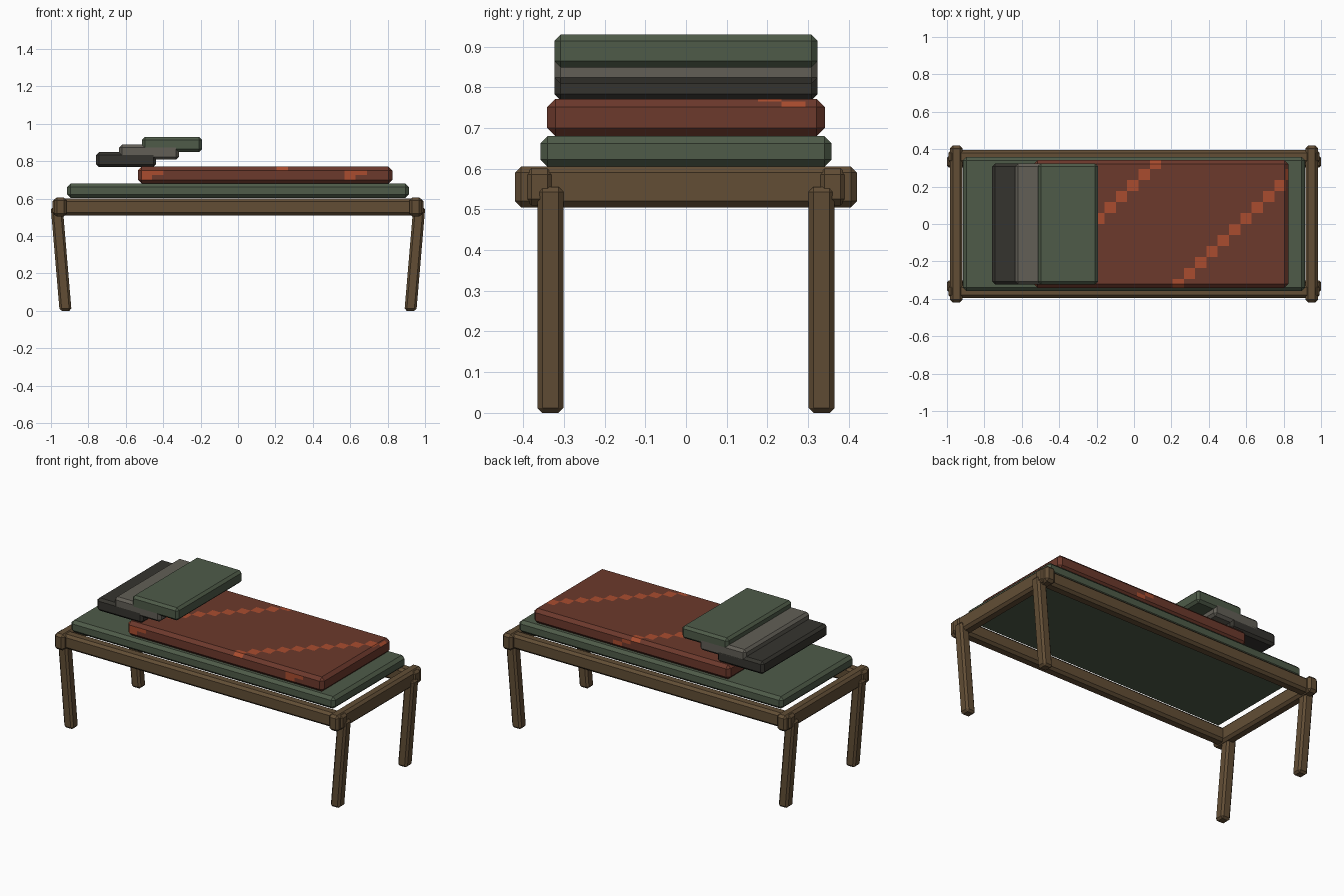
import bpy, bmesh, math
from mathutils import Vector

if "Cube" in bpy.data.objects:
    bpy.data.objects.remove(bpy.data.objects["Cube"])


def material(name, rgb):
    m = bpy.data.materials.new(name)
    m.diffuse_color = (*rgb, 1)
    m.use_nodes = True
    m.node_tree.nodes["Principled BSDF"].inputs["Base Color"].default_value = m.diffuse_color
    return m


wood = material("brown wood", (0.122, 0.076, 0.036))
green = material("dull green", (0.077, 0.105, 0.066))
red = material("rust red", (0.150, 0.041, 0.025))
orange = material("orange", (0.400, 0.073, 0.028))
grey = material("warm grey", (0.122, 0.114, 0.094))
dark = material("dark grey", (0.036, 0.034, 0.028))


def block(name, lo, hi, mats, bevel=0.015, shape=None):
    """Chamfered box between two corners; shape(bm) edits it further."""
    lo, hi = Vector(lo), Vector(hi)
    bm = bmesh.new()
    bmesh.ops.create_cube(bm, size=1)
    for v in bm.verts:
        v.co = (lo + hi) / 2 + v.co * (hi - lo)
    bmesh.ops.bevel(bm, geom=bm.edges[:], offset=bevel, segments=1,
                    profile=0.5, affect='EDGES')
    if shape:
        shape(bm)
    bmesh.ops.recalc_face_normals(bm, faces=bm.faces[:])
    mesh = bpy.data.meshes.new(name)
    bm.to_mesh(mesh)
    bm.free()
    for m in mats:
        mesh.materials.append(m)
    ob = bpy.data.objects.new(name, mesh)
    bpy.context.collection.objects.link(ob)
    return ob


# Frame: crossing rails that poke past each other at the corners
for s, n in ((-1, "front"), (1, "back")):
    y = s * 0.36
    block(n + "_rail", (-0.993, y - 0.035, 0.51), (0.993, y + 0.035, 0.60), [wood])
for s, n in ((-1, "left"), (1, "right")):
    x = s * 0.95
    block(n + "_end_rail", (x - 0.034, -0.42, 0.505), (x + 0.034, 0.42, 0.605), [wood])

# Legs: splayed outwards towards the top
for sx, nx in ((-1, "left"), (1, "right")):
    for sy, ny in ((-1, "front"), (1, "back")):
        def splay(bm):
            for v in bm.verts:
                v.co.x += sx * 0.085 * v.co.z
        x, y = sx * 0.922, sy * 0.333
        block(f"{ny}_{nx}_leg", (x - 0.032, y - 0.032, 0),
              (x + 0.032, y + 0.032, 0.555), [wood], 0.012, splay)

# Mattress
block("mattress", (-0.914, -0.358, 0.604), (0.914, 0.358, 0.68), [green], 0.018)

# Blanket: cut into a grid, with stepped diagonal stripes
CX, DX, DY, ZM = 0.145, 0.0605, 0.0588, 0.727


def stripes(bm):
    def cut(co, no):
        bmesh.ops.bisect_plane(bm, geom=bm.verts[:] + bm.edges[:] + bm.faces[:],
                               dist=1e-5, plane_co=co, plane_no=no)
    for i in range(-11, 12):
        cut((CX + i * DX, 0, 0), (1, 0, 0))
    for j in range(-5, 6):
        cut((0, j * DY, 0), (0, 1, 0))
    cut((0, 0, ZM), (0, 0, 1))
    bm.normal_update()
    for f in bm.faces:
        c = f.calc_center_median()
        i, j = math.floor((c.x - CX) / DX), math.floor(c.y / DY)
        up = c.z > ZM
        if f.normal.z > 0.3:
            on = (i - j) in (-6, 7)
        elif f.normal.y < -0.9:
            on = i in ((-11, -10, 7, 8) if up else (-11, 7))
        elif f.normal.y > 0.9:
            on = i == (0 if up else 1)
        else:
            on = False
        f.material_index = int(on)


block("blanket", (-0.535, -0.341, 0.68), (0.825, 0.341, 0.771), [red, orange], 0.02, stripes)

# Pillows: three overlapping steps
for k, (n, m) in enumerate((("lower", dark), ("middle", grey), ("upper", green))):
    x, z = -0.758 + 0.1225 * k, 0.768 + 0.0405 * k
    block(n + "_pillow", (x, -0.323, z), (x + 0.32, 0.323, z + 0.08), [m], 0.015)
